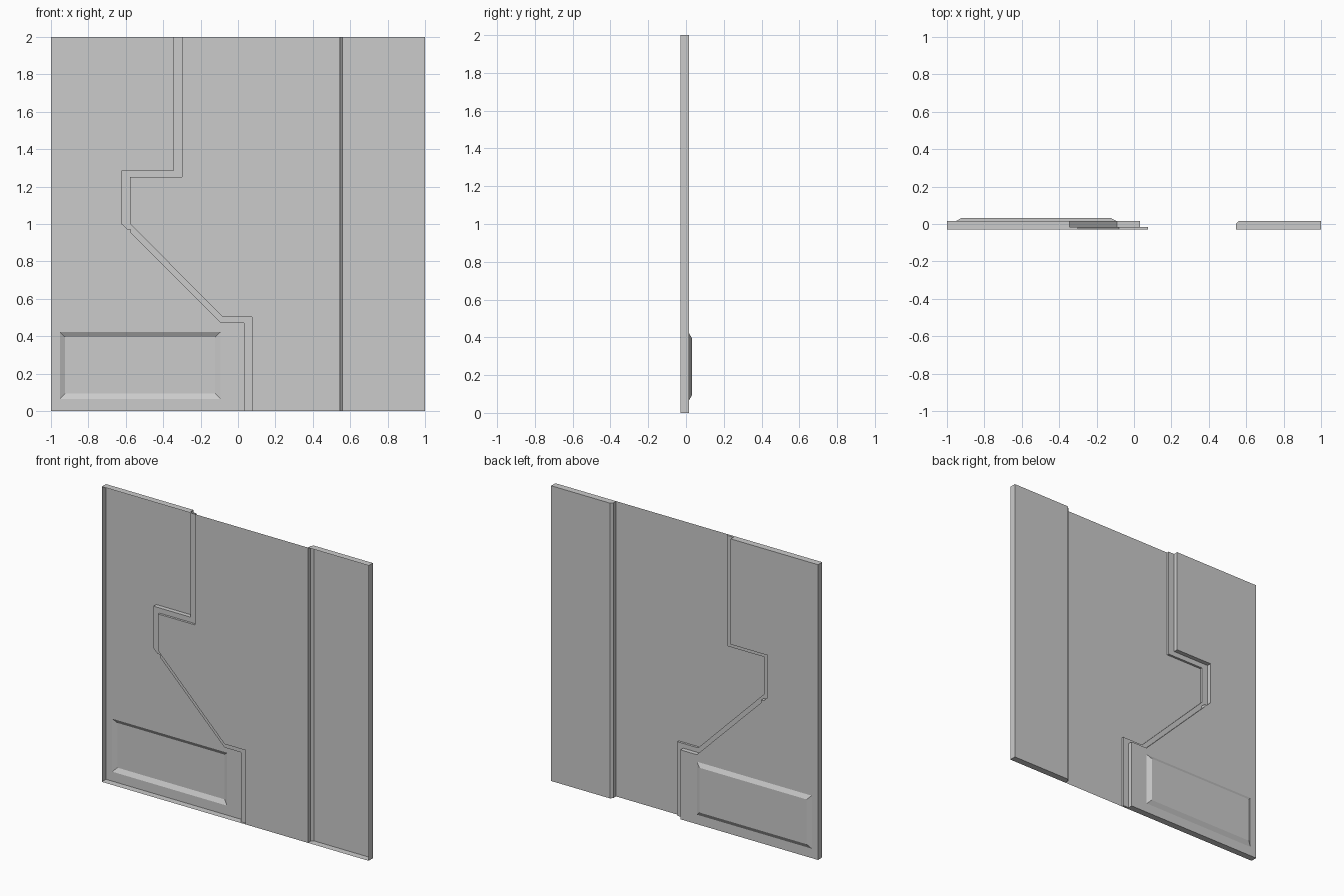
import bpy
import bmesh

if "Cube" in bpy.data.objects:
    bpy.data.objects.remove(bpy.data.objects["Cube"])

BACK, LEDGE, FRONT, BULGE = 0.015, -0.015, -0.03, 0.031

grey = bpy.data.materials.new("light_grey")
grey.diffuse_color = (0.6, 0.6, 0.6, 1.0)
grey.use_nodes = True
grey.node_tree.nodes["Principled BSDF"].inputs["Base Color"].default_value = grey.diffuse_color


def fill(bm, *loops, y):
    """Flat upright sheet bounded by (x, z) loops; later loops are holes."""
    edges = []
    for loop in loops:
        vs = [bm.verts.new((x, y, z)) for x, z in loop]
        edges += [bm.edges.new((vs[i - 1], vs[i])) for i in range(len(vs))]
    bmesh.ops.triangle_fill(bm, use_beauty=True, use_dissolve=False,
                            edges=edges, normal=(0, 1, 0))


def wall(bm, path, y0, y1):
    """Strip of quads along an (x, z) path between two depths."""
    for (xa, za), (xb, zb) in zip(path, path[1:]):
        bm.faces.new([bm.verts.new(p) for p in
                      ((xa, y0, za), (xb, y0, zb), (xb, y1, zb), (xa, y1, za))])


def finish(bm, name):
    bmesh.ops.remove_doubles(bm, verts=bm.verts, dist=1e-5)
    bmesh.ops.recalc_face_normals(bm, faces=bm.faces)
    # Outer side of the pressed sheet faces the back
    bm.normal_update()
    if sum(f.normal.y * f.calc_area() for f in bm.faces) < 0:
        bmesh.ops.reverse_faces(bm, faces=bm.faces)
    me = bpy.data.meshes.new(name)
    bm.to_mesh(me)
    bm.free()
    me.materials.append(grey)
    ob = bpy.data.objects.new(name, me)
    bpy.context.collection.objects.link(ob)


def rect(x0, x1, z0, z1):
    return [(x0, z0), (x1, z0), (x1, z1), (x0, z1)]


# Stepped outlines, from top to bottom
upper_line = [(-0.345, 2), (-0.345, 1.285), (-0.623, 1.285), (-0.623, 1.0),
              (-0.592, 0.97), (-0.574, 0.97), (-0.574, 0.952),
              (-0.091, 0.47), (0.032, 0.47), (0.032, 0)]
lower_line = [(-0.3, 2), (-0.3, 1.25), (-0.577, 1.25), (-0.577, 1.0),
              (-0.08, 0.502), (0.076, 0.502), (0.076, 0)]

# Left panel: raised sheet, rim flanges and pressed bulge
bm = bmesh.new()
base = rect(-0.953, -0.093, 0.064, 0.423)
top = rect(-0.925, -0.122, 0.093, 0.396)
fill(bm, upper_line + [(-1, 0), (-1, 2)], base, y=BACK)
fill(bm, top, y=BULGE)
for i in range(4):
    ring = [(base[i - 1], BACK), (base[i], BACK), (top[i], BULGE), (top[i - 1], BULGE)]
    bm.faces.new([bm.verts.new((p[0], y, p[1])) for p, y in ring])
wall(bm, [upper_line[-1], (-1, 0), (-1, 2), upper_line[0]], BACK, FRONT)
finish(bm, "left_panel")

# Ledge: two steps down from the left panel to the middle sheet
bm = bmesh.new()
fill(bm, upper_line + lower_line[::-1], y=LEDGE)
wall(bm, upper_line, BACK, LEDGE)
wall(bm, lower_line, LEDGE, FRONT)
for a, b in ((upper_line[0], lower_line[0]), (upper_line[-1], lower_line[-1])):
    wall(bm, [a, b], LEDGE, FRONT)
finish(bm, "stepped_ledge")

# Middle sheet
bm = bmesh.new()
fill(bm, lower_line + [(0.545, 0), (0.545, 2)], y=FRONT)
finish(bm, "middle_sheet")

# Right panel: bent profile with end caps, open at the front
bm = bmesh.new()
profile = [(0.545, FRONT), (0.545, 0.0), (0.56, BACK), (1, BACK), (1, FRONT)]
rows = [[bm.verts.new((x, y, z)) for x, y in profile] for z in (0, 2)]
for i in range(4):
    bm.faces.new((rows[0][i], rows[0][i + 1], rows[1][i + 1], rows[1][i]))
for row in rows:
    bm.faces.new(row)
finish(bm, "right_panel")
